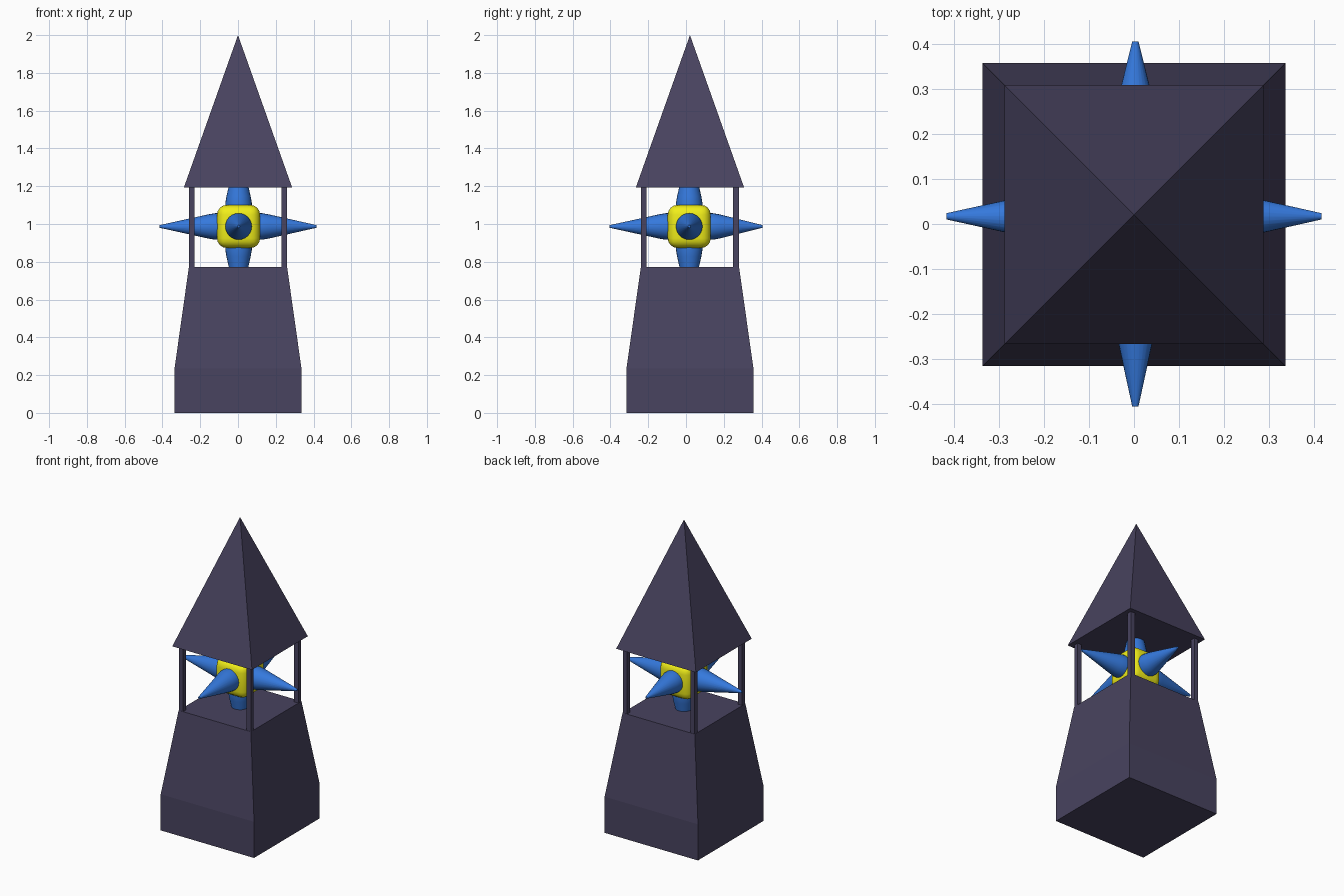
import bpy, bmesh
from math import pi
from mathutils import Vector, Matrix

if "Cube" in bpy.data.objects:
    bpy.data.objects.remove(bpy.data.objects["Cube"])

CY = 0.021                      # tower axis in y
BALL = Vector((0.003, 0.017, 0.987))


def material(name, rgb):
    m = bpy.data.materials.new(name)
    m.diffuse_color = (*rgb, 1)
    m.use_nodes = True
    m.node_tree.nodes["Principled BSDF"].inputs["Base Color"].default_value = m.diffuse_color
    return m


STONE = material("dark_stone", (0.065, 0.056, 0.115))
BLUE = material("blue", (0.035, 0.19, 0.72))
YELLOW = material("yellow", (0.88, 0.86, 0.01))


def finish(name, bm, mat, smooth=False):
    bmesh.ops.recalc_face_normals(bm, faces=bm.faces)
    me = bpy.data.meshes.new(name)
    bm.to_mesh(me)
    bm.free()
    me.materials.append(mat)
    ob = bpy.data.objects.new(name, me)
    bpy.context.collection.objects.link(ob)
    if smooth:
        bpy.ops.object.select_all(action='DESELECT')
        ob.select_set(True)
        bpy.context.view_layer.objects.active = ob
        bpy.ops.object.shade_smooth_by_angle(angle=0.6)
    return ob


def loft(name, profile, sides, mat, matrix, square=False, smooth=False):
    """Stack rings of (radius, height); a zero radius makes an apex."""
    bm = bmesh.new()
    rings = []
    for r, z in profile:
        if r == 0:
            rings.append([bm.verts.new((0, 0, z))] * sides)
            continue
        k = r * (2 ** 0.5 if square else 1)
        off = pi / 4 if square else 0
        rings.append([bm.verts.new(Matrix.Rotation(off + 2 * pi * i / sides, 3, 'Z')
                                   @ Vector((k, 0, z))) for i in range(sides)])
    for a, b in zip(rings, rings[1:]):
        for i in range(sides):
            j = (i + 1) % sides
            bm.faces.new(list(dict.fromkeys((a[i], a[j], b[j], b[i]))))
    for ring in (rings[0], rings[-1]):
        if ring[0] is not ring[1]:
            bm.faces.new(ring)
    bm.transform(matrix)
    return finish(name, bm, mat, smooth)


# Tapered base and pyramid roof
axis = Matrix.Translation((0, CY, 0))
loft("base", [(0.336, 0), (0.336, 0.235), (0.26, 0.772)], 4, STONE, axis, square=True)
loft("roof", [(0.287, 1.192), (0, 2.0)], 4, STONE, axis, square=True)

# Corner posts
for sx in (-1, 1):
    for sy in (-1, 1):
        loft("post", [(0.015, 0.772), (0.015, 1.192)], 4, STONE,
             Matrix.Translation((sx * 0.244, CY + sy * 0.244, 0)), square=True)

# Rounded core
bm = bmesh.new()
bmesh.ops.create_cube(bm, size=0.228)
bmesh.ops.bevel(bm, geom=bm.edges[:], offset=0.052, segments=4, profile=0.5, affect='EDGES')
bm.transform(Matrix.Translation(BALL))
finish("core", bm, YELLOW, smooth=True)

# Six spikes radiating from the core
for d, length in (((1, 0, 0), 0.412), ((-1, 0, 0), 0.418), ((0, 1, 0), 0.387),
                  ((0, -1, 0), 0.421), ((0, 0, 1), 0.41), ((0, 0, -1), 0.41)):
    turn = Vector((0, 0, 1)).rotation_difference(Vector(d)).to_matrix().to_4x4()
    loft("spike", [(0.07, 0.09), (0.07, 0.125), (0.064, 0.16), (0.007, length)], 24, BLUE,
         Matrix.Translation(BALL) @ turn, smooth=True)
